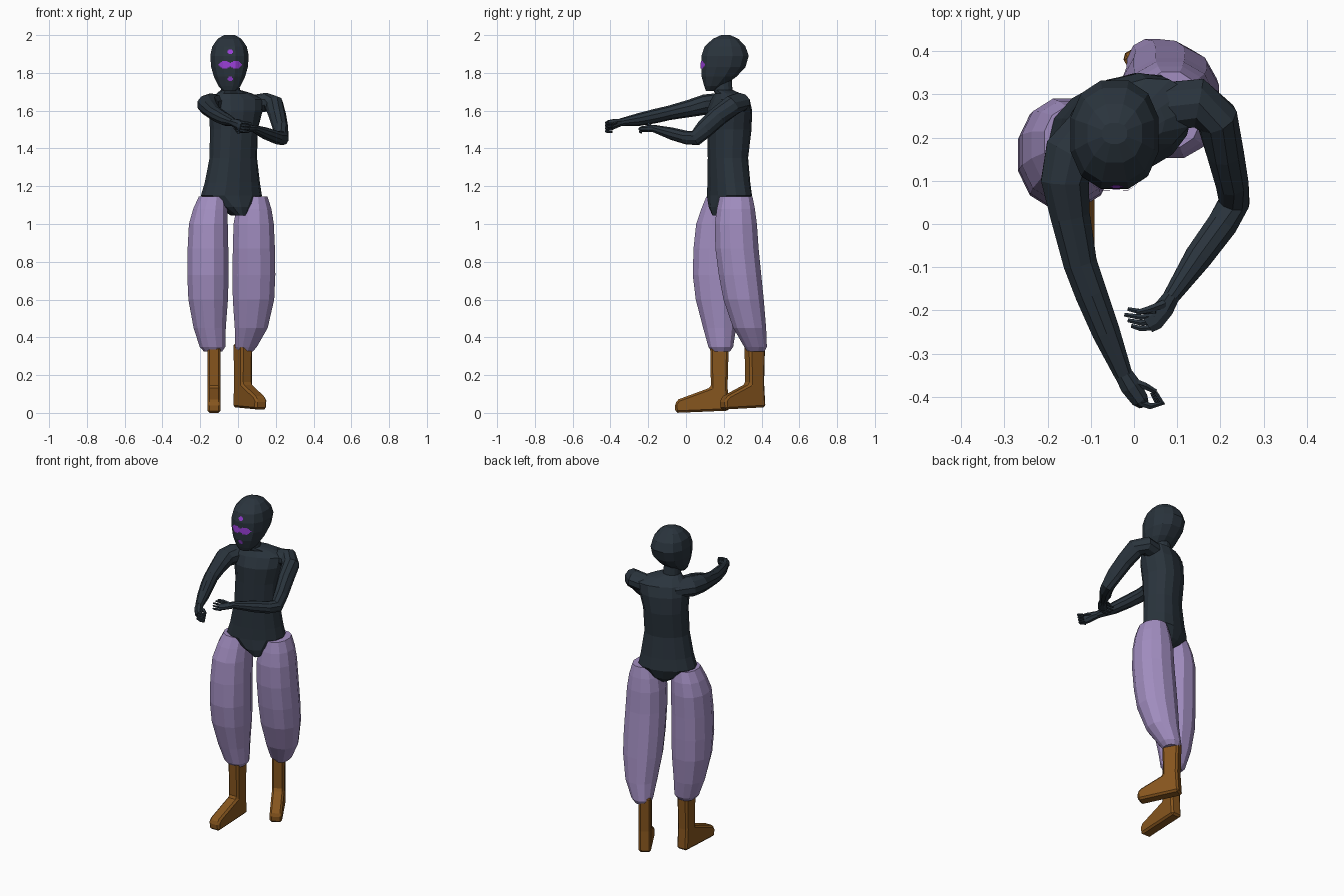
import bpy, bmesh, math
from mathutils import Vector, Matrix
from mathutils.bvhtree import BVHTree


def material(name, rgb):
    m = bpy.data.materials.new(name)
    m.diffuse_color = (*rgb, 1)
    return m


SLATE = material("dark slate", (0.023, 0.034, 0.046))
LILAC = material("lilac", (0.36, 0.27, 0.53))
BROWN = material("boot brown", (0.24, 0.092, 0.013))
VIOLET = material("bright violet", (0.32, 0.05, 0.68))


def finish(name, bm, mat):
    bmesh.ops.recalc_face_normals(bm, faces=bm.faces)
    me = bpy.data.meshes.new(name)
    bm.to_mesh(me)
    bm.free()
    me.materials.append(mat)
    ob = bpy.data.objects.new(name, me)
    bpy.context.collection.objects.link(ob)
    return ob


def loft(name, rings, n, mat, power=2.0):
    """Skin rings given as (centre, half axis u, half axis v)."""
    bm = bmesh.new()
    loops = []
    for c, u, v in rings:
        loop = []
        for i in range(n):
            a = (i + 0.5) * math.tau / n
            s = [math.copysign(abs(k) ** (2 / power), k) for k in (math.cos(a), math.sin(a))]
            loop.append(bm.verts.new(Vector(c) + u * s[0] + v * s[1]))
        loops.append(loop)
    for p, q in zip(loops, loops[1:]):
        for i in range(n):
            j = (i + 1) % n
            bm.faces.new((p[i], p[j], q[j], q[i]))
    bm.faces.new(loops[0])
    bm.faces.new(loops[-1])
    return finish(name, bm, mat)


def stack(name, rows, n, mat, yaw=0, power=2.0):
    """Horizontal sections: (z, cx, cy, half width, half depth)."""
    r = Matrix.Rotation(math.radians(yaw), 3, 'Z')
    return loft(name, [((x, y, z), r @ Vector((a, 0, 0)), r @ Vector((0, b, 0)))
                       for z, x, y, a, b in rows], n, mat, power)


def tube(name, pts, n, mat):
    """Sections square to a path: (x, y, z, half width, half height)."""
    P = [Vector(p[:3]) for p in pts]
    rings = []
    for i, p in enumerate(pts):
        t = (P[min(i + 1, len(P) - 1)] - P[max(i - 1, 0)]).normalized()
        side = t.cross(Vector((0, 0, 1))).normalized()
        rings.append((P[i], side * p[3], side.cross(t) * p[4]))
    return loft(name, rings, n, mat)


# torso with neck, turned slightly about z
stack("torso", [
    (1.045, 0.0, 0.2, 0.03, 0.065), (1.09, -0.02, 0.22, 0.09, 0.1),
    (1.15, -0.035, 0.23, 0.167, 0.107), (1.22, -0.03, 0.227, 0.15, 0.103),
    (1.35, -0.025, 0.222, 0.128, 0.1), (1.5, -0.022, 0.23, 0.128, 0.112),
    (1.6, -0.012, 0.23, 0.145, 0.112), (1.66, -0.006, 0.235, 0.15, 0.09),
    (1.692, -0.02, 0.22, 0.095, 0.06), (1.71, -0.04, 0.195, 0.05, 0.05),
    (1.79, -0.043, 0.19, 0.046, 0.05)], 14, SLATE, yaw=22, power=2.2)

# head: z, half width, front y, back y
head = stack("head", [(z, -0.045, (f + b) / 2, w, (b - f) / 2) for z, w, f, b in [
    (1.705, 0.035, 0.105, 0.15), (1.73, 0.06, 0.095, 0.2), (1.78, 0.085, 0.08, 0.27),
    (1.83, 0.1, 0.077, 0.318), (1.89, 0.105, 0.078, 0.336), (1.94, 0.094, 0.095, 0.318),
    (1.98, 0.065, 0.14, 0.28), (2.0, 0.03, 0.185, 0.235)]], 12, SLATE, power=2.3)

# painted face marks: small cells laid on the head surface
bvh = BVHTree.FromPolygons([v.co for v in head.data.vertices],
                           [tuple(p.vertices) for p in head.data.polygons])


def face_mark(name, spots, step=0.006):
    bm = bmesh.new()
    for i in range(-14, 15):
        for j in range(-20, 20):
            x, z = -0.041 + i * step, 1.843 + j * step
            if not any(((x - cx) / a) ** 2 + ((z - cz) / b) ** 2 <= 1 for cx, cz, a, b in spots):
                continue
            h = step / 2
            quad = []
            for dx, dz in ((-h, -h), (h, -h), (h, h), (-h, h)):
                hit = bvh.ray_cast(Vector((x + dx, -1, z + dz)), Vector((0, 1, 0)))[0]
                quad.append(bm.verts.new(hit + Vector((0, -0.003, 0))))
            bm.faces.new(quad)
    bmesh.ops.remove_doubles(bm, verts=bm.verts, dist=0.0005)
    finish(name, bm, VIOLET)


face_mark("eye_marks", [(-0.07, 1.843, 0.031, 0.02), (-0.012, 1.843, 0.031, 0.02)])
face_mark("brow_mark", [(-0.041, 1.911, 0.016, 0.012)])
face_mark("chin_mark", [(-0.041, 1.767, 0.016, 0.012)])

# arms
tube("right_arm", [
    (-0.08, 0.24, 1.63, 0.06, 0.05), (-0.145, 0.16, 1.635, 0.068, 0.057),
    (-0.16, 0.10, 1.632, 0.058, 0.054), (-0.148, 0.02, 1.612, 0.048, 0.046),
    (-0.125, -0.09, 1.588, 0.041, 0.038), (-0.1, -0.16, 1.572, 0.039, 0.038),
    (-0.065, -0.25, 1.553, 0.034, 0.034), (-0.024, -0.35, 1.538, 0.022, 0.02)], 10, SLATE)
tube("left_arm", [
    (0.06, 0.27, 1.63, 0.06, 0.05), (0.15, 0.28, 1.645, 0.06, 0.05),
    (0.192, 0.245, 1.628, 0.05, 0.056), (0.21, 0.17, 1.57, 0.045, 0.053),
    (0.226, 0.1, 1.505, 0.04, 0.05), (0.232, 0.05, 1.455, 0.037, 0.042),
    (0.205, 0.0, 1.458, 0.037, 0.036), (0.15, -0.075, 1.478, 0.034, 0.033),
    (0.085, -0.17, 1.505, 0.02, 0.02)], 10, SLATE)

# hands: palm, four curled fingers and a thumb each
tube("right_palm", [(-0.026, -0.345, 1.538, 0.022, 0.02), (-0.008, -0.375, 1.532, 0.026, 0.026),
                    (0.012, -0.405, 1.522, 0.022, 0.03), (0.022, -0.417, 1.518, 0.014, 0.024)], 8, SLATE)
tube("left_palm", [(0.088, -0.166, 1.506, 0.02, 0.02), (0.07, -0.195, 1.505, 0.025, 0.018),
                   (0.045, -0.222, 1.503, 0.028, 0.017), (0.03, -0.232, 1.503, 0.024, 0.014)], 8, SLATE)
for i in range(4):
    z = 1.54 - i * 0.015
    tube(f"right_finger_{i + 1}", [(0.01, -0.412, z, 0.009, 0.009), (0.038, -0.422, z - 0.004, 0.008, 0.008),
                                   (0.066 - i * 0.004, -0.415, z - 0.007, 0.007, 0.007),
                                   (0.05 - i * 0.003, -0.39, z - 0.009, 0.005, 0.005)], 6, SLATE)
    y = -0.242 + i * 0.013
    zz = 1.488 + i * 0.01
    tube(f"left_finger_{i + 1}", [(0.05, y + 0.003, zz + 0.004, 0.008, 0.008), (0.015, y, zz, 0.007, 0.007),
                                  (-0.022 + abs(i - 2) * 0.008, y + 0.006, zz - 0.004, 0.005, 0.005)], 6, SLATE)
tube("right_thumb", [(-0.005, -0.365, 1.54, 0.011, 0.011), (0.025, -0.375, 1.535, 0.009, 0.009),
                     (0.05, -0.388, 1.525, 0.006, 0.006)], 6, SLATE)
tube("left_thumb", [(0.07, -0.185, 1.515, 0.011, 0.011), (0.035, -0.198, 1.528, 0.009, 0.009),
                    (0.005, -0.205, 1.53, 0.006, 0.006)], 6, SLATE)

# baggy trouser legs
stack("right_trouser_leg", [
    (1.145, -0.135, 0.19, 0.075, 0.085), (1.08, -0.147, 0.183, 0.093, 0.105),
    (1.0, -0.157, 0.172, 0.106, 0.122), (0.87, -0.159, 0.163, 0.111, 0.127),
    (0.73, -0.159, 0.16, 0.113, 0.128), (0.6, -0.158, 0.166, 0.108, 0.118),
    (0.45, -0.15, 0.178, 0.088, 0.09), (0.35, -0.135, 0.184, 0.07, 0.068),
    (0.325, -0.132, 0.184, 0.05, 0.05)], 12, LILAC, power=2.2)
stack("left_trouser_leg", [
    (1.145, 0.085, 0.265, 0.073, 0.09), (1.08, 0.084, 0.264, 0.096, 0.104),
    (1.0, 0.083, 0.264, 0.11, 0.115), (0.87, 0.084, 0.27, 0.115, 0.118),
    (0.73, 0.084, 0.286, 0.117, 0.116), (0.6, 0.082, 0.305, 0.113, 0.11),
    (0.45, 0.07, 0.337, 0.09, 0.09), (0.35, 0.042, 0.368, 0.06, 0.062),
    (0.325, 0.038, 0.37, 0.042, 0.047)], 12, LILAC, power=2.2)


# boots: side profile extruded to the boot's width, then turned
def boot(name, x, y, z, length, yaw, half=0.035):
    profile = [(-0.048, 0.35), (0.05, 0.35), (0.046, 0.135), (length - 0.02, 0.072),
               (length, 0.05), (length - 0.003, 0.0), (-0.05, 0.012), (-0.042, 0.14)]
    bm = bmesh.new()
    f = bm.faces.new([bm.verts.new((-half, -d, h)) for d, h in profile])
    ext = bmesh.ops.extrude_face_region(bm, geom=[f])["geom"]
    bmesh.ops.translate(bm, verts=[g for g in ext if isinstance(g, bmesh.types.BMVert)],
                        vec=(2 * half, 0, 0))
    bmesh.ops.transform(bm, verts=bm.verts, matrix=Matrix.Translation((x, y, z))
                        @ Matrix.Rotation(math.radians(yaw), 4, 'Z'))
    ob = finish(name, bm, BROWN)
    mod = ob.modifiers.new("edges", 'BEVEL')
    mod.width = 0.011
    mod.segments = 1


boot("right_boot", -0.127, 0.178, 0.0, 0.237, 0)
boot("left_boot", 0.025, 0.365, 0.018, 0.2, 30)
